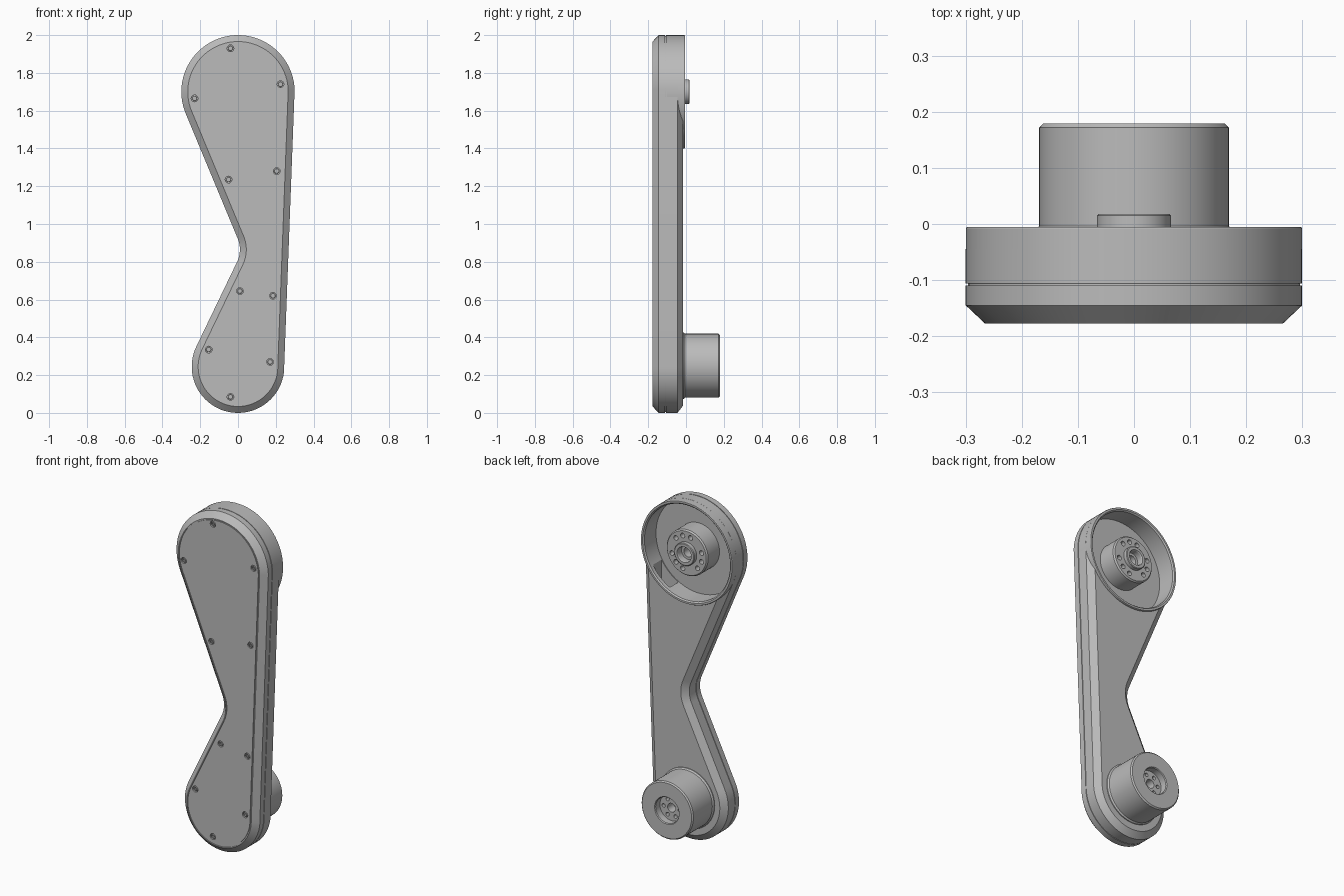
import bpy, bmesh
from math import sin, cos, asin, atan2, hypot, pi, radians

if "Cube" in bpy.data.objects:
    bpy.data.objects.remove(bpy.data.objects["Cube"])

grey = bpy.data.materials.new("plain_grey")
grey.use_nodes = True
grey.diffuse_color = (0.5, 0.5, 0.5, 1)
grey.node_tree.nodes["Principled BSDF"].inputs["Base Color"].default_value = (0.5, 0.5, 0.5, 1)

# Main dimensions of the arm: end circles and the concave waist circle
TOP_Z, TOP_R = 1.70, 0.30
LOW_Z, LOW_R = 0.245, 0.245
WAIST_X, WAIST_Z, WAIST_R = -0.14, 0.865, 0.15
FLOOR = -0.12


def finish(name, bm):
    bmesh.ops.remove_doubles(bm, verts=bm.verts, dist=1e-5)
    bmesh.ops.recalc_face_normals(bm, faces=bm.faces)
    mesh = bpy.data.meshes.new(name)
    bm.to_mesh(mesh)
    bm.free()
    mesh.materials.append(grey)
    ob = bpy.data.objects.new(name, mesh)
    bpy.context.collection.objects.link(ob)
    return ob


def bridge(bm, rings, closed=False):
    rows = [[bm.verts.new(p) for p in ring] for ring in rings]
    n = len(rows[0])
    pairs = list(zip(rows, rows[1:])) + ([(rows[-1], rows[0])] if closed else [])
    for a, b in pairs:
        for i in range(n):
            j = (i + 1) % n
            bm.faces.new((a[i], a[j], b[j], b[i]))
    if not closed:
        bm.faces.new(rows[0])
        bm.faces.new(rows[-1])


def turn(bm, profile, x, z, sides, closed=False):
    """Revolve (radius, y) points about an axis along y."""
    angles = [2 * pi * i / sides for i in range(sides)]
    bridge(bm, [[(x + r * cos(a), y, z + r * sin(a)) for a in angles]
                for r, y in profile], closed)


def lathe(name, profile, x, z, sides=64, closed=False):
    bm = bmesh.new()
    turn(bm, profile, x, z, sides, closed)
    return finish(name, bm)


def cut(target, bm):
    """Subtract a temporary cutter from the target."""
    cutter = finish("cutter", bm)
    cutter.hide_render = True
    mod = target.modifiers.new("cut", 'BOOLEAN')
    mod.object = cutter
    mod.solver = 'EXACT'
    bpy.context.view_layer.objects.active = target
    bpy.ops.object.modifier_apply(modifier=mod.name)
    bpy.data.objects.remove(cutter)


def drill(target, points, r, y0, y1, sides=16):
    bm = bmesh.new()
    for x, z in points:
        turn(bm, [(r, y0), (r, y1)], x, z, sides)
    cut(target, bm)


def box(x0, x1, y0, y1, z0, z1):
    bm = bmesh.new()
    bridge(bm, [[(x0, y, z0), (x1, y, z0), (x1, y, z1), (x0, y, z1)] for y in (y0, y1)])
    return bm


def arc(x, z, r, a0, a1, n):
    return [(x + r * cos(a0 + (a1 - a0) * i / n), z + r * sin(a0 + (a1 - a0) * i / n))
            for i in range(n + 1)]


def lean(z, r):
    """Lean of the tangent line between the waist circle and an end circle."""
    dx, dz = -WAIST_X, abs(z - WAIST_Z)
    return asin((r + WAIST_R) / hypot(dx, dz)) - atan2(dx, dz)


def outline(inset):
    side = asin((TOP_R - LOW_R) / (TOP_Z - LOW_Z))
    up, down = lean(TOP_Z, TOP_R), lean(LOW_Z, LOW_R)
    return (arc(0, TOP_Z, TOP_R - inset, side, pi + up, 48)
            + arc(WAIST_X, WAIST_Z, WAIST_R + inset, up, -down, 14)
            + arc(0, LOW_Z, LOW_R - inset, pi - down, 2 * pi + side, 44))


# Arm body: outline lofted through (inset, y) steps, with lid and side grooves
steps = [(0.043, -0.177), (0.043, -0.172), (0.038, -0.172), (0.038, -0.177),
         (0.034, -0.177), (0.0, -0.145),
         (0.0, -0.110), (0.004, -0.110), (0.004, -0.106), (0.0, -0.106),
         (0.0, -0.045), (0.036, -0.017)]
bm = bmesh.new()
bridge(bm, [[(x, y, z) for x, z in outline(d)] for d, y in steps])
body = finish("arm_body", bm)

# Round recess and the cable opening beside it
drill(body, [(0, TOP_Z)], 0.288, FLOOR, 0.1, 64)
cut(body, box(0.13, 0.24, FLOOR + 0.005, -0.035, 1.36, 1.61))

# Raised rim around the recess
rim = lathe("recess_rim", [(0.28, FLOOR), (0.28, -0.012), (0.287, -0.005), (0.298, -0.005),
                           (0.2997, -0.008), (0.2997, -0.1), (0.289, FLOOR)],
            0, TOP_Z, 96, closed=True)
cut(rim, box(0.13, 0.24, FLOOR + 0.005, -0.035, 1.36, 1.61))

# Hub inside the recess with a raised bearing ring
hub = lathe("output_hub", [(0.135, FLOOR - 0.005), (0.135, -0.014), (0.128, -0.006),
                           (0.066, -0.006), (0.066, 0.015), (0.062, 0.018),
                           (0.046, 0.018), (0.043, 0.012), (0.043, -0.02),
                           (0.028, -0.02), (0.028, -0.07)], 0, TOP_Z)
hub_holes = [(0.1 * cos(radians(c + s)), TOP_Z + 0.1 * sin(radians(c + s)))
             for c in (75, 195, 315) for s in (-30, 0, 30)]
drill(hub, hub_holes, 0.014, -0.05, 0.01)

# Motor housing with a recessed, drilled flange
MOTOR_Z = 0.25
motor = lathe("motor_housing", [(0.176, -0.03), (0.176, -0.012), (0.169, -0.004),
                                (0.169, 0.172), (0.162, 0.179), (0.08, 0.179),
                                (0.076, 0.174), (0.076, 0.135)], 0, MOTOR_Z)
motor_holes = [(0.052 * cos(2 * pi * i / 6), MOTOR_Z + 0.052 * sin(2 * pi * i / 6))
               for i in range(6)]
drill(motor, motor_holes, 0.011, 0.1, 0.15)
drill(motor, [(0, MOTOR_Z)], 0.026, 0.08, 0.15, 24)

# Lid screws: countersunk holes with socket heads
screws = [(-0.04, 1.93), (0.225, 1.74), (-0.23, 1.665), (0.205, 1.28), (-0.05, 1.235),
          (0.01, 0.645), (0.185, 0.62), (-0.155, 0.335), (0.17, 0.27), (-0.04, 0.085)]
drill(body, screws, 0.018, -0.2, -0.165)
parts = [body, rim, hub, motor]
for x, z in screws:
    parts.append(lathe("lid_screw", [(0.014, -0.160), (0.014, -0.173), (0.012, -0.175),
                                     (0.007, -0.175), (0.007, -0.168)], x, z, 12))

# Smooth curved walls, crisp edges
bpy.ops.object.select_all(action='DESELECT')
for ob in parts:
    ob.select_set(True)
bpy.context.view_layer.objects.active = body
bpy.ops.object.shade_smooth_by_angle(angle=radians(25))
